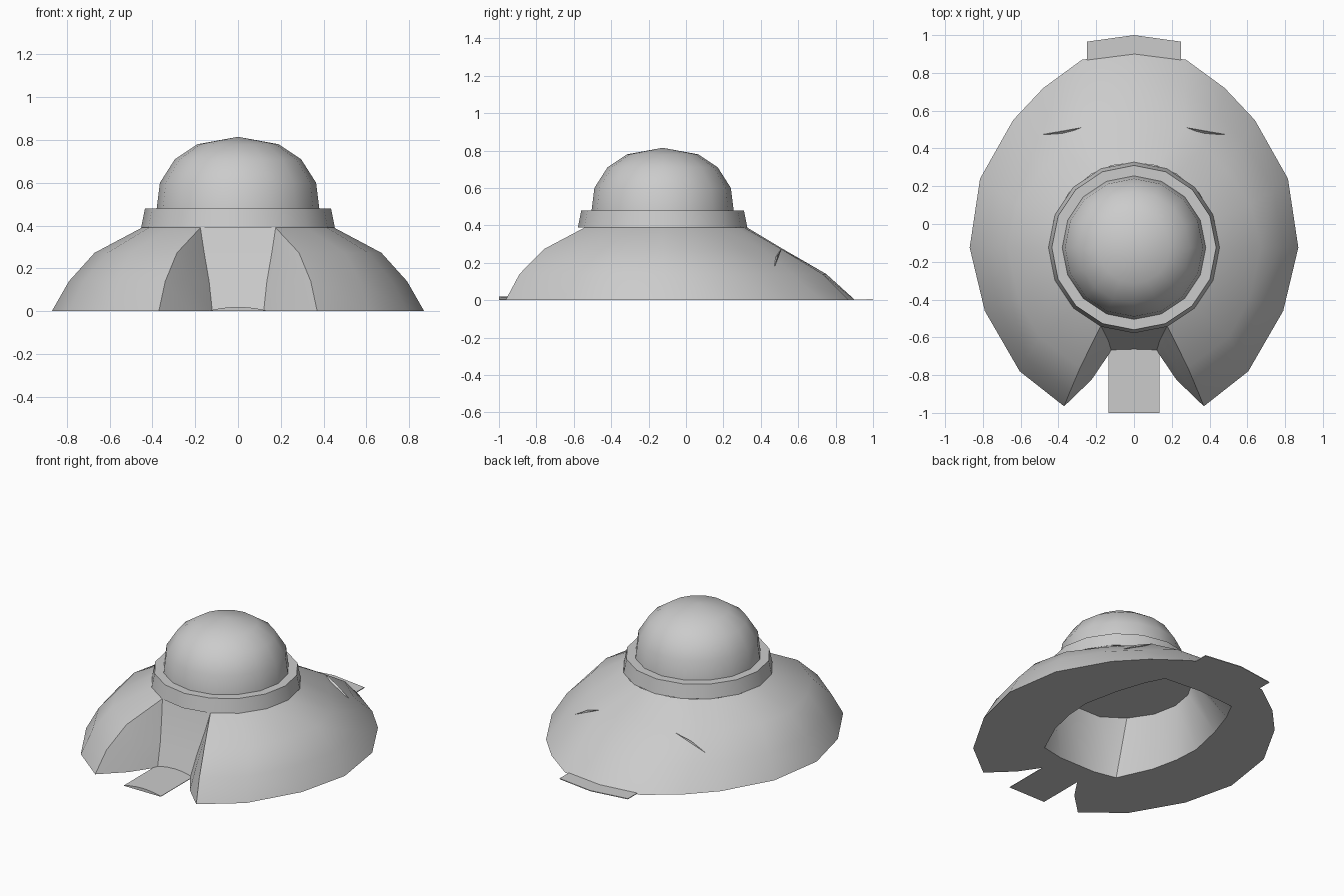
import bpy, bmesh
from math import sin, cos, radians, tau

cube = bpy.data.objects.get("Cube")
if cube:
    bpy.data.objects.remove(cube, do_unlink=True)

grey = bpy.data.materials.new("plain_grey")
grey.use_nodes = True
colour = (0.6, 0.6, 0.6, 1)
grey.diffuse_color = colour
grey.node_tree.nodes["Principled BSDF"].inputs["Base Color"].default_value = colour

CENTRE_Y = -0.125   # axis of the dome and collar


def finish(name, bm, smooth=30):
    bmesh.ops.remove_doubles(bm, verts=bm.verts, dist=0.0005)
    bmesh.ops.recalc_face_normals(bm, faces=bm.faces)
    mesh = bpy.data.meshes.new(name)
    bm.to_mesh(mesh)
    bm.free()
    mesh.materials.append(grey)
    obj = bpy.data.objects.new(name, mesh)
    bpy.context.collection.objects.link(obj)
    bpy.ops.object.select_all(action='DESELECT')
    obj.select_set(True)
    bpy.context.view_layer.objects.active = obj
    bpy.ops.object.shade_smooth_by_angle(angle=radians(smooth))


def loft(name, loops, smooth=30):
    """Skin a list of closed point loops of equal length."""
    bm = bmesh.new()
    rows = [[bm.verts.new(p) for p in loop] for loop in loops]
    for a, b in zip(rows, rows[1:]):
        for i in range(len(a)):
            j = (i + 1) % len(a)
            bm.faces.new((a[i], a[j], b[j], b[i]))
    finish(name, bm, smooth)


def circle(r, z, sides=16):
    return [(r * sin(tau * i / sides), CENTRE_Y + r * cos(tau * i / sides), z)
            for i in range(sides)]


def mirrored(half, z):
    """Left half running from back to front, closed by its mirror image."""
    return [(x, y, z) for x, y in half] + [(-x, y, z) for x, y in half[:0:-1]]


def plate(name, outline, top):
    """Thin slab on the ground; top gives the height at x."""
    loft_low = [(x, y, 0) for x, y in outline]
    loft_high = [(x, y, top(x)) for x, y in outline]
    bm = bmesh.new()
    low, high = ([bm.verts.new(p) for p in pts] for pts in (loft_low, loft_high))
    bm.faces.new(low)
    bm.faces.new(high)
    for i in range(len(low)):
        j = (i + 1) % len(low)
        bm.faces.new((low[i], low[j], high[j], high[i]))
    finish(name, bm)


# Body: outer skin, front notch, underside and the hollow, in one loft.
# The last three columns are the notch's outer edge, cheek and panel corner.
angles = [radians(a) for a in (0, 15, 30, 50, 70, 90, 112, 135, 157, 157, 157)]
hollow = [(0, .62), (.26, .6), (.32, .48), (.38, .3), (.43, .07), (.42, -.1),
          (.38, -.28), (.28, -.5), (.13, -.53), (.13, -.53), (.13, -.53)]
rim = [(0, .905), (.275, .87), (.48, .72), (.64, .55), (.815, .24), (.87, -.125),
       (.79, -.46), (.605, -.78), (.37, -.965), (.225, -.825), (.12, -.67)]
lower = [(0, .75), (.27, .73), (.45, .57), (.58, .44), (.74, .19), (.79, -.125),
         (.72, -.43), (.57, -.71), (.34, -.89), (.23, -.765), (.135, -.62)]
shoulder = [(0, .52), (.27, .51), (.37, .41), (.48, .29), (.62, .1), (.67, -.125),
            (.61, -.4), (.5, -.6), (.285, -.76), (.215, -.66), (.158, -.573)]


def ring(r):
    return [(r * sin(a), CENTRE_Y + r * cos(a)) for a in angles]


loft("saucer_body", [
    mirrored(ring(.43), .39),
    mirrored(hollow, 0),
    mirrored(rim, 0),
    mirrored(lower, .14),
    mirrored(shoulder, .273),
    mirrored(ring(.45), .39),
], 25)

# Collar and dome
loft("collar", [circle(r, z) for r, z in
                ((0, .39), (.453, .39), (.435, .48), (.38, .48), (0, .48))])
loft("dome", [circle(r, z) for r, z in
              ((.38, .48), (.365, .6), (.295, .71), (.19, .78), (0, .815))], 40)

# Front ramp, gently arched, and the rear plate
steps = [-.135 + .27 * i / 6 for i in range(7)]
plate("front_ramp", [(x, -1) for x in steps] + [(x, -.65) for x in steps[::-1]],
      lambda x: .003 + .017 * (1 - (x / .135) ** 2))
plate("rear_plate", [(-.25, .85), (.25, .85), (.25, .965), (0, 1), (-.25, .965)],
      lambda x: .005)

# Slim creases at the ends of the rear shoulder
for side, name in ((1, "left_crease"), (-1, "right_crease")):
    bm = bmesh.new()
    corners = [bm.verts.new((side * x, y, z)) for x, y, z in
               ((.28, .51, .275), (.48, .475, .18), (.38, .49, .24), (.38, .47, .22))]
    bmesh.ops.convex_hull(bm, input=corners)
    finish(name, bm)
